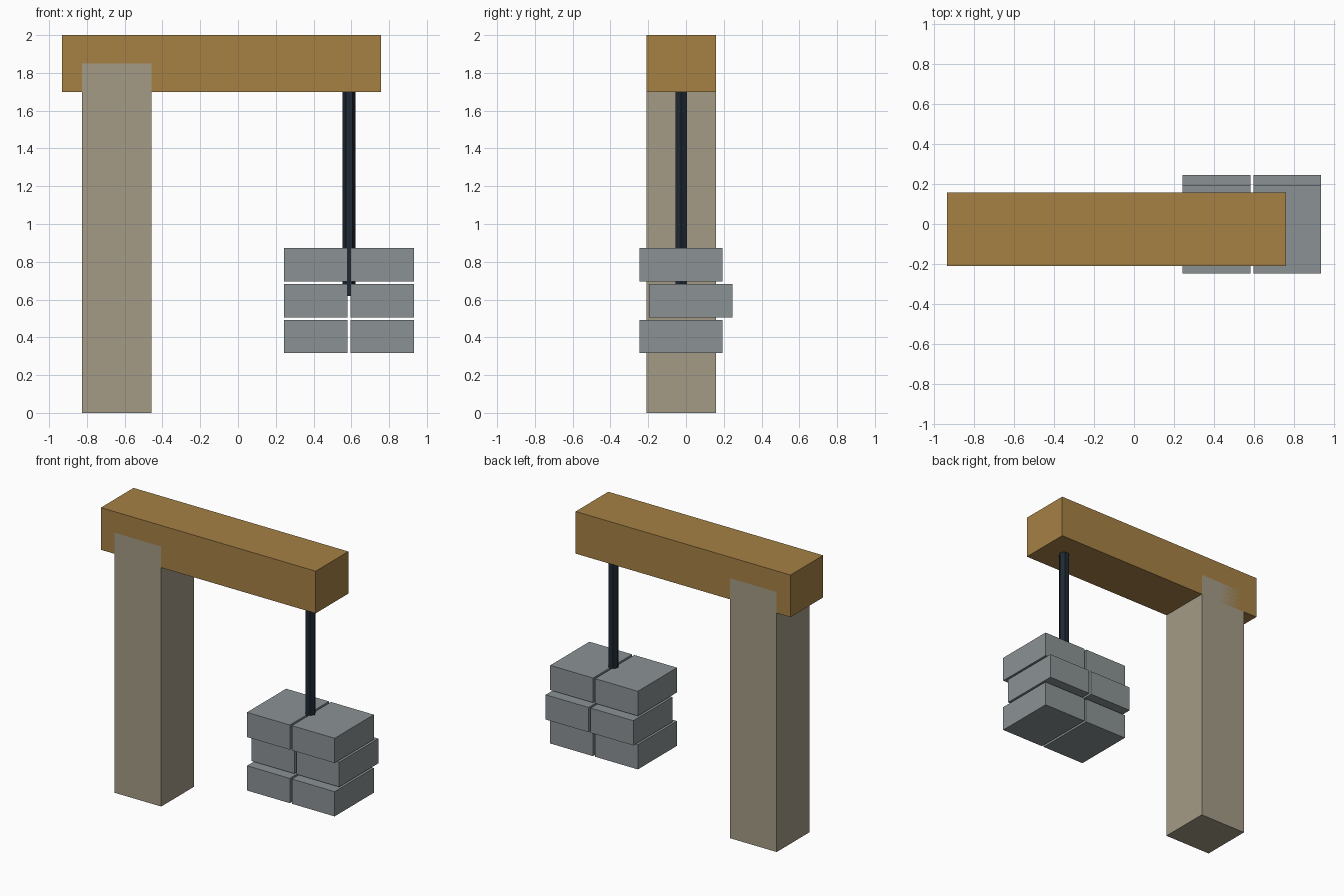
import bpy
from mathutils import Vector

if "Cube" in bpy.data.objects:
    bpy.data.objects.remove(bpy.data.objects["Cube"])


def material(name, color):
    m = bpy.data.materials.new(name)
    m.diffuse_color = (*color, 1)
    m.use_nodes = True
    m.node_tree.nodes["Principled BSDF"].inputs["Base Color"].default_value = m.diffuse_color
    return m


WOOD = material("beam_wood", (0.38, 0.22, 0.06))
STONE = material("post_stone", (0.37, 0.33, 0.24))
DARK = material("dark_rope", (0.014, 0.022, 0.033))
GREY = material("block_grey", (0.26, 0.29, 0.30))


def box(name, lo, hi, mat):
    lo, hi = Vector(lo), Vector(hi)
    bpy.ops.mesh.primitive_cube_add(size=1, location=(lo + hi) / 2)
    ob = bpy.context.object
    ob.name = name
    for v in ob.data.vertices:
        v.co *= hi - lo
    ob.data.materials.append(mat)
    return ob


# Post and overhanging beam, with flush sides; the post is let into the beam
Y0, Y1 = -0.209, 0.158
box("post", (-0.825, Y0, 0), (-0.458, Y1, 1.85), STONE)
box("beam", (-0.933, Y0, 1.70), (0.758, Y1, 2.0), WOOD)

# Six-sided rope with corners on the x axis
ROPE_X, ROPE_Y = 0.588, (Y0 + Y1) / 2
bottom, top = 0.62, 1.72
bpy.ops.mesh.primitive_cylinder_add(
    vertices=6, radius=0.035, depth=top - bottom,
    location=(ROPE_X, ROPE_Y, (top + bottom) / 2), rotation=(0, 0, 0.5235988))
rope = bpy.context.object
rope.name = "rope"
rope.data.materials.append(DARK)

# Counterweight: three staggered rows of two blocks
W, D, H = 0.337, 0.44, 0.176
for row in range(3):
    z = 0.316 + row * 0.19
    y = -0.195 if row == 1 else -0.246
    for col, x in enumerate((0.243, 0.596)):
        box(f"weight_block_{row}_{col}", (x, y, z), (x + W, y + D, z + H), GREY)
